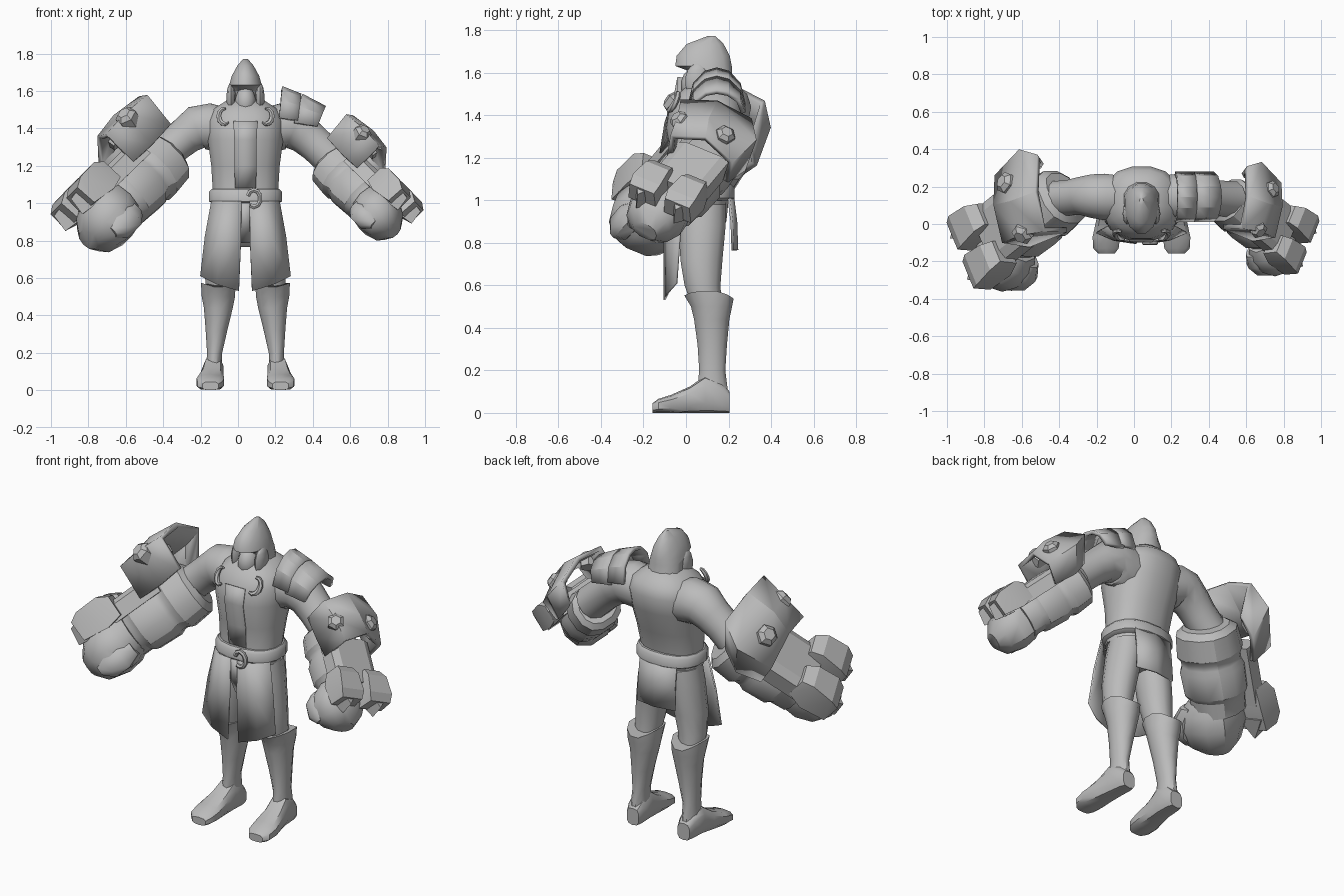
import bpy, bmesh, math
from mathutils import Vector as V

if "Cube" in bpy.data.objects:
    bpy.data.objects.remove(bpy.data.objects["Cube"])

GREY = bpy.data.materials.new("stone_grey")
GREY.diffuse_color = (0.5, 0.5, 0.5, 1)
GREY.use_nodes = True
GREY.node_tree.nodes["Principled BSDF"].inputs["Base Color"].default_value = GREY.diffuse_color
MID = 0.04                      # x of the body's centre line


def finish(name, bm, angle=40, thick=0):
    bmesh.ops.recalc_face_normals(bm, faces=bm.faces)
    me = bpy.data.meshes.new(name)
    bm.to_mesh(me)
    bm.free()
    ob = bpy.data.objects.new(name, me)
    bpy.context.collection.objects.link(ob)
    me.materials.append(GREY)
    if thick:
        m = ob.modifiers.new("thickness", 'SOLIDIFY')
        m.thickness, m.offset = thick, 0
    bpy.ops.object.select_all(action='DESELECT')
    ob.select_set(True)
    bpy.context.view_layer.objects.active = ob
    bpy.ops.object.shade_smooth_by_angle(angle=math.radians(angle))
    return ob


def ring(c, u, v, n=12, p=1.0):
    """Ellipse around c with half axes u, v; p below 1 squares it off."""
    out = []
    for i in range(n):
        t = 2 * math.pi * (i + .5) / n
        s, k = math.sin(t), math.cos(t)
        out.append(V(c) + V(u) * math.copysign(abs(k) ** p, k) + V(v) * math.copysign(abs(s) ** p, s))
    return out


def loft(name, rows, closed=True, thick=0, angle=40):
    bm = bmesh.new()
    vs = [[bm.verts.new(p) for p in r] for r in rows]
    n = len(rows[0])
    for a, b in zip(vs, vs[1:]):
        for i in range(n if closed else n - 1):
            j = (i + 1) % n
            bm.faces.new((a[i], a[j], b[j], b[i]))
    if closed:
        bm.faces.new(vs[0])
        bm.faces.new(vs[-1])
    return finish(name, bm, angle, thick)


def hull(name, pts, angle=25):
    bm = bmesh.new()
    bmesh.ops.convex_hull(bm, input=[bm.verts.new(p) for p in pts])
    return finish(name, bm, angle)


def stack(name, secs, n=14, p=0.85, angle=45):
    """Upright body from (z, centre x, half width, front y, back y)."""
    return loft(name, [ring((x, (f + b) / 2, z), (w, 0, 0), (0, (b - f) / 2, 0), n, p)
                       for z, x, w, f, b in secs], angle=angle)


def blob(name, c, r, seg=10):
    bm = bmesh.new()
    bmesh.ops.create_uvsphere(bm, u_segments=seg, v_segments=7, radius=1)
    for v in bm.verts:
        v.co = V(c) + V((v.co.x * r[0], v.co.y * r[1], v.co.z * r[2]))
    return finish(name, bm, 50)


def tube(name, pts, rad, n=8):
    rows = []
    for i, q in enumerate(pts):
        t = (V(pts[min(i + 1, len(pts) - 1)]) - V(pts[max(i - 1, 0)])).normalized()
        a = t.cross(V((0, 1, 0.01))).normalized()
        r = rad[i] if isinstance(rad, (list, tuple)) else rad
        rows.append(ring(q, a * r, t.cross(a) * r, n))
    return loft(name, rows)


def flip(p, s):
    return V((MID + s * (p[0] - MID), p[1], p[2]))


# Torso and hips
stack("torso", [(0.98, MID, .175, -.07, .19), (1.07, MID, .178, -.06, .2), (1.2, MID, .186, -.07, .24),
                (1.34, MID, .205, -.095, .29), (1.44, MID, .21, -.08, .31), (1.5, MID, .18, -.04, .29),
                (1.56, MID, .085, .03, .22)], 16)
stack("hips", [(.84, MID, .05, .0, .14), (.9, MID, .15, -.04, .19), (1.0, MID, .17, -.06, .2)])
stack("belt", [(1.0, MID, .185, -.075, .215), (1.01, MID, .198, -.09, .23), (1.06, MID, .198, -.09, .23),
               (1.075, MID, .185, -.075, .215)], 16)
tube("belt_buckle", [(.085 + .035 * math.cos(t), -.1, 1.025 + .045 * math.sin(t))
                     for t in [i * math.pi / 5 - 2.2 for i in range(9)]], .013, 6)
loft("chest_panel", [[V((MID + s * w, y, z)) for s in (-1, 0, 1)] for z, y, w in
                     ((1.08, -.06, .055), (1.2, -.071, .06), (1.34, -.095, .06), (1.44, -.082, .065))],
     False, .006)

# Head, hood and drapes
blob("face", (MID, .045, 1.54), (.058, .07, .085))
stack("hood", [(1.46, MID, .11, .06, .25), (1.53, MID, .1, .05, .23), (1.6, MID, .093, .03, .22),
               (1.632, MID, .09, -.055, .22), (1.68, MID, .076, -.048, .21), (1.735, MID, .045, .0, .18),
               (1.772, MID, .012, .1, .14)], 12, 1.0)
stack("neck", [(1.44, MID, .1, -.02, .2), (1.53, MID, .07, .01, .2)])
for s in (-1, 1):
    blob("hood_drape", (MID + s * .077, .055, 1.56), (.025, .06, .085), 8)
    tube("collar_hook", [(MID + s * (.11 + .033 * math.cos(t)), -.06 + .02 * math.sin(t) + .012 * math.cos(t),
                          1.465 + .042 * math.sin(t)) for t in [-2.2 + i * .55 for i in range(8)]],
         [.006, .012, .015, .015, .014, .013, .012, .008], 6)

# Legs, boots and skirt
for s in (-1, 1):
    x = lambda d: MID + s * d
    stack("thigh", [(.98, x(.09), .085, -.03, .19), (.88, x(.1), .095, -.035, .19), (.72, x(.125), .09, -.03, .175),
                    (.6, x(.14), .078, -.01, .165), (.52, x(.145), .07, .02, .17)], 12, 1)
    boot = [(.1, .168, .045, .05, .2), (.2, .165, .042, .06, .187), (.32, .155, .06, .052, .195),
            (.44, .145, .08, .035, .207), (.5, .145, .092, .02, .22), (.56, .145, .096, -.012, .228)]
    rows = [ring((x(c), (f + b) / 2, z), (w, 0, 0), (0, (b - f) / 2, 0), 12) for z, c, w, f, b in boot]
    for v in rows[-1]:
        v.z += .03 * (abs(v.x - x(.145)) / .096 - .5) - max(0, v.y - .15) * .2   # cuff peaks at the sides
    loft("boot_shaft", rows)
    loft("foot", [ring((x(d), y, h / 2), (w, 0, 0), (0, 0, h / 2), 10, .65) for y, d, w, h in
                  ((.205, .167, .04, .1), (.17, .168, .052, .14), (.09, .172, .057, .175), (.02, .18, .064, .125),
                   (-.07, .188, .076, .085), (-.13, .19, .07, .066), (-.158, .187, .045, .045))])
    loft("front_skirt", [[flip(q, -s) for q in row] for row in (
        ((.018, -.095, 1.01), (-.07, -.08, 1.01), (-.14, -.01, 1.01)),
        ((.016, -.1, .8), (-.1, -.085, .8), (-.175, -.03, .82)),
        ((.005, -.102, .53), (-.11, -.085, .565), (-.2, -.045, .61)))], False, .01)
loft("back_skirt", [[V((MID + k * w, y - abs(k) * .02, z)) for k in (-1, 0, 1)] for z, y, w in
                    ((1.02, .22, .12), (.9, .235, .12), (.765, .24, .125))], False, .012)
loft("loin_cloth", [[V((MID + k * w, y, z)) for k in (-1, 1)] for z, y, w in
                    ((1.0, -.085, .05), (.9, -.07, .045), (.79, -.03, .03))], False, .02)

# Upper arms
for s in (-1, 1):
    tube("upper_arm", [flip(q, -s) for q in ((-.06, .14, 1.39), (-.16, .145, 1.41), (-.22, .15, 1.405),
                                             (-.28, .15, 1.36), (-.34, .14, 1.31), (-.45, .13, 1.21))],
         [.12, .128, .12, .104, .098, .1], 12)

# Shoulder guard: two overlapping curved bands on one side, sloping outward
for x0, x1, z0, z1, r0, r1, lean in ((.22, .32, 1.455, 1.44, .16, .135, .015),
                                     (.3, .425, 1.43, 1.41, .145, .1, .04)):
    rows = []
    for f in (0, .5, 1):
        rows.append([V((x0 + (x1 - x0) * f + lean * max(0, math.sin(t)),
                        .145 + .125 * math.cos(t), z0 + (z1 - z0) * f + (r0 + (r1 - r0) * f) * math.sin(t)))
                     for t in [math.radians(a) for a in (0, 35, 65, 90, 115, 145, 180)]])
    loft("shoulder_band", rows, False, .022, 25)

# Gauntlets: one large, one mirrored and smaller
E, D, U = V((-.42, .12, 1.2)), V((-.62, -.5, -.6)).normalized(), V((-.707, 0, .707))
U = (U - D * U.dot(D)).normalized()
W = D.cross(U)


def gauntlet(small):
    def P(q):
        return V((-.8 * q[0] + .19, .8 * q[1] + .01, .8 * q[2] + .21)) if small else V(q)

    def L(a, b, c):
        return P(E + D * a + U * b + W * c)

    def rings(secs, n=12, p=.85):
        return [[P(q) for q in ring(E + D * a + U * b + W * c, U * ru, W * rw, n, p)]
                for a, b, c, ru, rw in secs]

    loft("forearm", rings(((-.08, 0, 0, .12, .13), (-.05, 0, 0, .16, .165), (.07, 0, 0, .172, .175),
                           (.1, 0, 0, .155, .16), (.13, 0, 0, .155, .16), (.16, 0, 0, .168, .175),
                           (.3, 0, 0, .16, .17), (.33, 0, 0, .14, .15), (.42, 0, 0, .14, .14))), angle=30)
    loft("fist", rings(((.35, 0, -.03, .12, .14), (.41, -.01, -.05, .15, .17), (.5, -.01, -.06, .165, .185),
                        (.6, -.02, -.06, .13, .15), (.66, -.02, -.05, .06, .08)), 10), angle=40)
    loft("thumb", rings(((.38, -.08, -.14, .05, .05), (.45, -.09, -.175, .075, .065), (.54, -.09, -.18, .075, .06),
                         (.6, -.08, -.17, .035, .035)), 8))
    # Curved elbow plate
    plate = (((-.36, -.03, 1.42), (-.48, -.03, 1.57), (-.52, .17, 1.56), (-.51, .36, 1.46), (-.49, .31, 1.28)),
             ((-.46, -.07, 1.31), (-.6, -.05, 1.47), (-.655, .12, 1.46), (-.61, .385, 1.34), (-.56, .32, 1.17)),
             ((-.56, -.11, 1.22), (-.7, -.09, 1.36), (-.74, .1, 1.35), (-.735, .25, 1.21), (-.65, .22, 1.1)))
    loft("elbow_plate", [[P(q) for q in r] for r in plate], False, .03, 30)
    # Rivets
    for c, d in (((-.59, -.045, 1.452), (-.45, -.6, .66)), ((-.675, .215, 1.365), (-.75, .3, .55))):
        d = V(d).normalized()
        a = d.cross(V((0, 0, 1))).normalized()
        b = d.cross(a)
        loft("rivet", [[P(q) for q in ring(V(c) + d * h, a * r, b * r, 6)]
                       for h, r in ((-.06, .06), (.025, .06), (.048, .035))], angle=40)
    # Back-of-arm cover joining the elbow plate to the knuckle blocks
    hull("arm_cover", [L(a, b, c) for a in (.08, .42) for b, c in
                       ((.08, -.165), (.08, .185), (.17, -.16), (.17, .18), (.195, -.11), (.195, .13))])
    # Knuckle blocks
    for c in (-.13, .125):
        k = 1 if c > 0 else -1
        hull("knuckle_block", [L(a, b, c + k * w) for a, b, w0, w1 in
                               ((.33, .1, -.085, .06), (.33, .22, -.075, .05), (.39, .255, -.085, .07),
                                (.52, .25, -.1, .085), (.575, .22, -.09, .075), (.57, .1, -.1, .085),
                                (.42, .08, -.1, .085)) for w in (w0, w1)])
        hull("knuckle_spike", [L(.5, .22, c - .075), L(.5, .22, c + .075), L(.5, .08, c - .075),
                               L(.5, .08, c + .075), L(.61, .2, c), L(.625, .1, c)])


gauntlet(False)
gauntlet(True)
